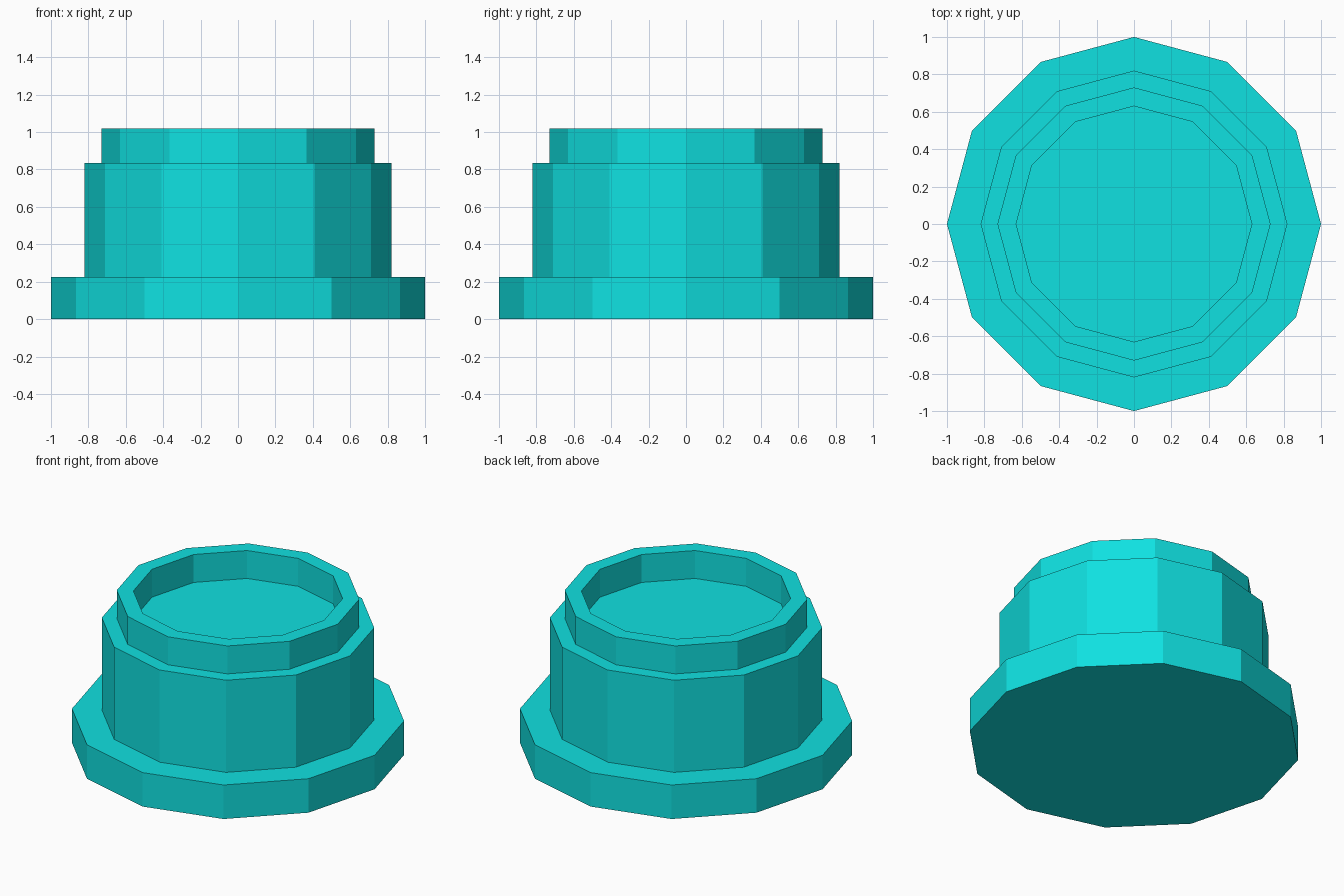
import bpy, bmesh
from math import cos, sin, tau

if "Cube" in bpy.data.objects:
    bpy.data.objects.remove(bpy.data.objects["Cube"])

SIDES = 12

# Stepped outline (radius, height), from the underside up and into the recess
PROFILE = [(1.0, 0.0), (1.0, 0.225), (0.82, 0.225), (0.82, 0.835),
           (0.73, 0.835), (0.73, 1.02), (0.63, 1.02), (0.63, 0.835)]

cyan = bpy.data.materials.new("cyan")
cyan.diffuse_color = (0.005, 0.75, 0.75, 1)
cyan.use_nodes = True
cyan.node_tree.nodes["Principled BSDF"].inputs["Base Color"].default_value = cyan.diffuse_color


def lathe(name, profile, mat):
    """Turn an outline around z with flat sides and capped ends."""
    bm = bmesh.new()
    rings = [[bm.verts.new((r * cos(tau * i / SIDES), r * sin(tau * i / SIDES), z))
              for i in range(SIDES)] for r, z in profile]
    for low, high in zip(rings, rings[1:]):
        for i in range(SIDES):
            j = (i + 1) % SIDES
            bm.faces.new((low[i], low[j], high[j], high[i]))
    bm.faces.new(rings[0][::-1])
    bm.faces.new(rings[-1])
    bmesh.ops.recalc_face_normals(bm, faces=bm.faces[:])
    mesh = bpy.data.meshes.new(name)
    bm.to_mesh(mesh)
    bm.free()
    mesh.materials.append(mat)
    obj = bpy.data.objects.new(name, mesh)
    bpy.context.collection.objects.link(obj)
    return obj


# Flanged body with collar and recessed top
lathe("flanged_cap", PROFILE, cyan)
